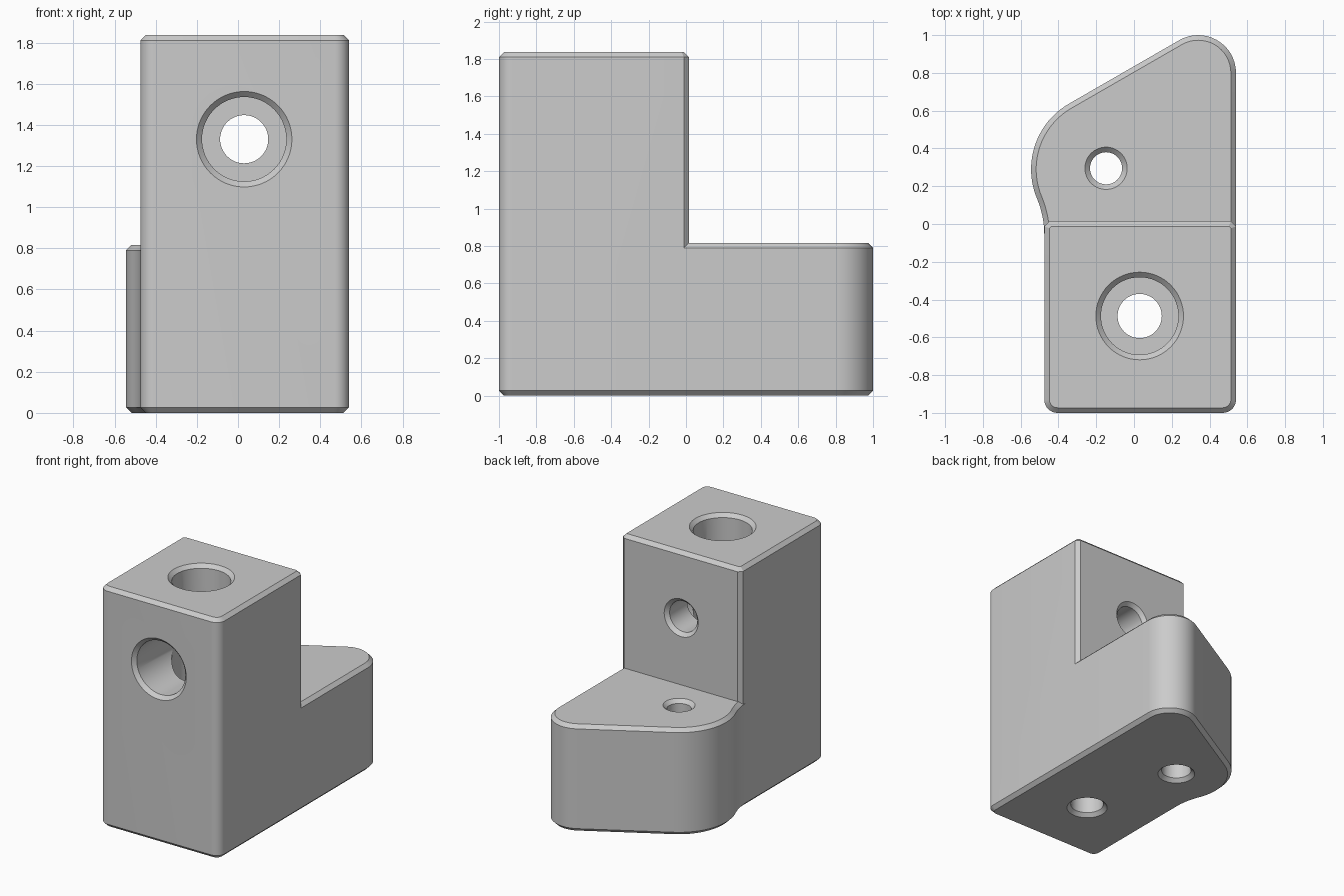
import bpy, bmesh
from math import sin, cos, radians, pi
from mathutils import Vector, Matrix

cube = bpy.data.objects.get("Cube")
if cube:
    bpy.data.objects.remove(cube, do_unlink=True)

CH = 0.027                      # chamfer on every outer edge
LEFT, RIGHT, BACK = -0.475, 0.54, 0.015

grey = bpy.data.materials.new("light grey")
grey.use_nodes = True
grey.diffuse_color = (0.6, 0.6, 0.6, 1)
grey.node_tree.nodes["Principled BSDF"].inputs["Base Color"].default_value = (0.6, 0.6, 0.6, 1)


def arc(cx, cy, r, a0, a1, n=16):
    angles = [radians(a0 + (a1 - a0) * i / n) for i in range(n + 1)]
    return [Vector((cx + r * cos(a), cy + r * sin(a))) for a in angles]


def inset(pts, d):
    """Offset a counter-clockwise outline inwards with mitred corners."""
    out = []
    for i, p in enumerate(pts):
        a = (p - pts[i - 1]).normalized()
        b = (pts[(i + 1) % len(pts)] - p).normalized()
        na, nb = Vector((-a.y, a.x)), Vector((-b.y, b.x))
        out.append(p + (na + nb) * d / (1 + na.dot(nb)))
    return out


def make_object(name, bm):
    bmesh.ops.recalc_face_normals(bm, faces=bm.faces)
    mesh = bpy.data.meshes.new(name)
    bm.to_mesh(mesh)
    bm.free()
    mesh.materials.append(grey)
    obj = bpy.data.objects.new(name, mesh)
    bpy.context.collection.objects.link(obj)
    return obj


def loft(name, rings):
    bm = bmesh.new()
    loops = [[bm.verts.new(p) for p in ring] for ring in rings]
    n = len(loops[0])
    for lo, hi in zip(loops, loops[1:]):
        for i in range(n):
            j = (i + 1) % n
            bm.faces.new((lo[i], lo[j], hi[j], hi[i]))
    bm.faces.new(loops[0][::-1])
    bm.faces.new(loops[-1])
    return make_object(name, bm)


def chamfered_prism(name, outline, height):
    small = inset(outline, CH)
    levels = [(small, 0), (outline, CH), (outline, height - CH), (small, height)]
    return loft(name, [[(p.x, p.y, z) for p in pts] for pts, z in levels])


def bore(name, profile, matrix, n=64):
    """Turned cutter: profile is (radius, distance along the axis)."""
    rings = [[matrix @ Vector((r * cos(2 * pi * i / n), r * sin(2 * pi * i / n), t))
              for i in range(n)] for r, t in profile]
    obj = loft(name, rings)
    obj.hide_render = True
    return obj


def combine(target, other, operation):
    mod = target.modifiers.new(operation.lower(), 'BOOLEAN')
    mod.operation, mod.solver, mod.object = operation, 'EXACT', other
    graph = bpy.context.evaluated_depsgraph_get()
    mesh = bpy.data.meshes.new_from_object(target.evaluated_get(graph))
    target.modifiers.clear()
    target.data = mesh
    bpy.data.objects.remove(other, do_unlink=True)


# Tall block: rounded front corners, chamfered back corners
R = 0.07
tower = (arc(LEFT + R, -1 + R, R, 180, 270, 8) + arc(RIGHT - R, -1 + R, R, 270, 360, 8)
         + [Vector((RIGHT, BACK - CH)), Vector((RIGHT - CH, BACK)),
            Vector((LEFT + CH, BACK)), Vector((LEFT, BACK - CH))])
bracket = chamfered_prism("bracket_body", tower, 1.837)

# Low foot: lobe around the screw hole, blended into the block side
foot = ([Vector((LEFT, -0.3)), Vector((RIGHT, -0.3))]
        + arc(0.34, 0.8, 0.2, 0, 120)
        + arc(-0.145, 0.29, 0.4, 120, 202.7, 20)
        + arc(LEFT - 0.5, -0.058, 0.5, 22.7, 0, 10))
combine(bracket, chamfered_prism("foot", foot, 0.817), 'UNION')

# Stepped bores with chamfered mouths
E = 0.02                        # cutter overshoot beyond the surface
WIDE, NARROW = 0.205, 0.117


def stepped(length, floor):
    """Profile from the narrow exit to the wide mouth."""
    return [(NARROW + CH + E, -E), (NARROW, CH), (NARROW, floor), (WIDE, floor),
            (WIDE, length - CH), (WIDE + CH + E, length + E)]


down = Matrix.Translation((0.03, -0.487, 0))
combine(bracket, bore("vertical_bore", stepped(1.837, 0.27), down), 'DIFFERENCE')
forward = Matrix.Translation((0.03, BACK, 1.33)) @ Matrix.Rotation(pi / 2, 4, 'X')
combine(bracket, bore("front_bore", stepped(1 + BACK, 0.24), forward), 'DIFFERENCE')

# Foot screw hole, slightly wider from below
SMALL, LOWER, TOP = 0.085, 0.105, 0.817
hole = [(LOWER + CH + E, -E), (LOWER, CH), (LOWER, 0.4), (SMALL, 0.4),
        (SMALL, TOP - CH), (SMALL + CH + E, TOP + E)]
combine(bracket, bore("foot_hole", hole, Matrix.Translation((-0.148, 0.295, 0))), 'DIFFERENCE')

# Smooth curved walls, sharp chamfers
bpy.ops.object.select_all(action='DESELECT')
bracket.select_set(True)
bpy.context.view_layer.objects.active = bracket
bpy.ops.object.shade_smooth_by_angle(angle=radians(25))
